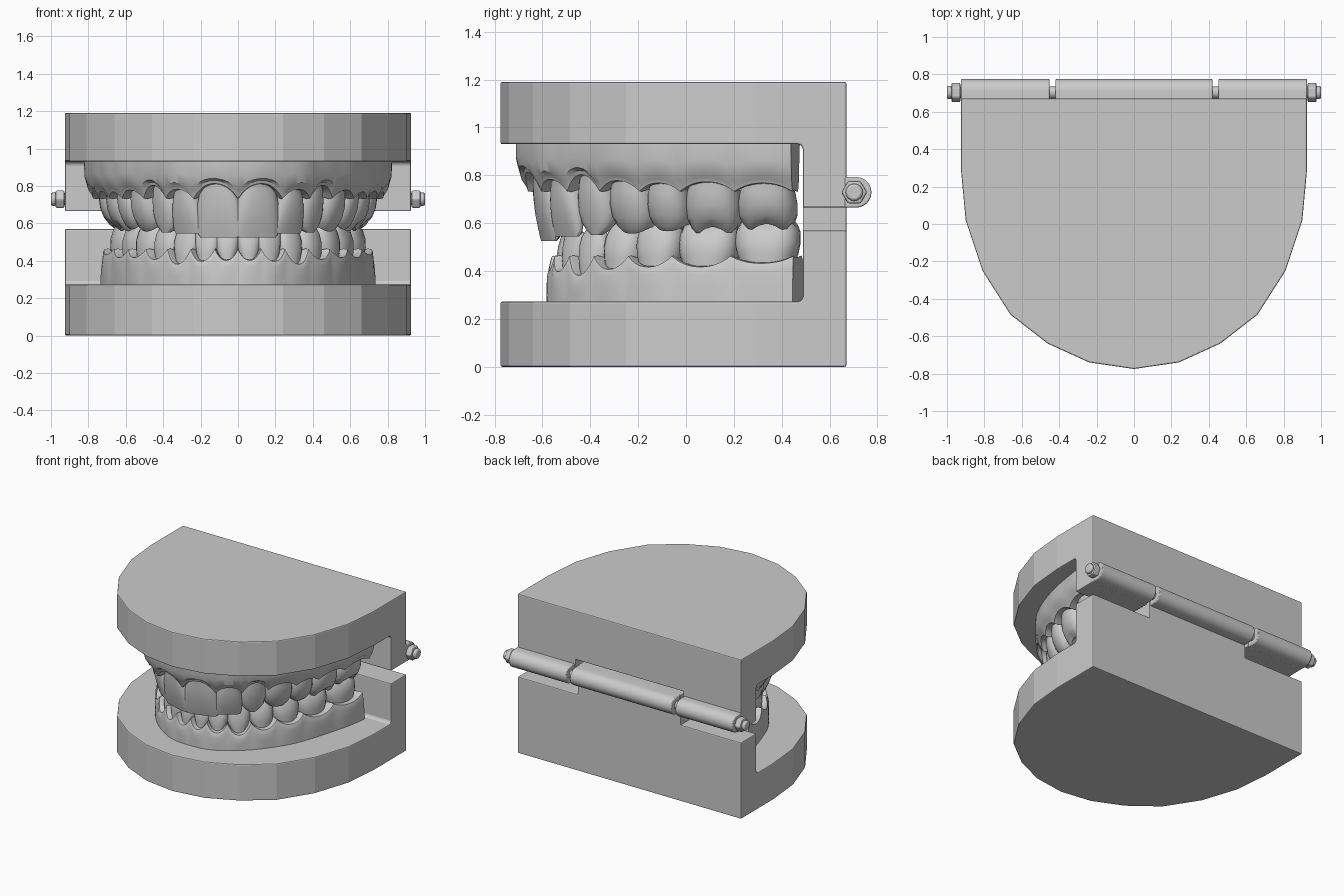
import bpy, bmesh, math
from mathutils import Vector

if "Cube" in bpy.data.objects:
    bpy.data.objects.remove(bpy.data.objects["Cube"])

def make(name, bm, smooth=None):
    bmesh.ops.recalc_face_normals(bm, faces=bm.faces)
    me = bpy.data.meshes.new(name)
    bm.to_mesh(me)
    bm.free()
    ob = bpy.data.objects.new(name, me)
    bpy.context.collection.objects.link(ob)
    if smooth:
        me.shade_smooth()
        me.set_sharp_from_angle(angle=math.radians(smooth))
    return ob

def loft(bm, rings, closed_ends=True):
    vs = [[bm.verts.new(p) for p in r] for r in rings]
    n = len(vs[0])
    for a, b in zip(vs, vs[1:]):
        for i in range(n):
            bm.faces.new((a[i], a[(i + 1) % n], b[(i + 1) % n], b[i]))
    if closed_ends:
        bm.faces.new(vs[0])
        bm.faces.new(vs[-1])
    return vs

def prism(name, pts, lo, hi, axis='z', smooth=None):
    bm = bmesh.new()
    put = (lambda a, b, h: (a, b, h)) if axis == 'z' else (lambda a, b, h: (h, a, b))
    loft(bm, [[put(a, b, h) for a, b in pts] for h in (lo, hi)])
    return make(name, bm, smooth)

def box(name, x, y0, y1, z0, z1):
    return prism(name, [(-x, y0), (x, y0), (x, y1), (-x, y1)], z0, z1)

def bevel(ob, width, seg=2):
    m = ob.modifiers.new('bevel', 'BEVEL')
    m.width, m.segments = width, seg
    m.limit_method = 'ANGLE'
    m.angle_limit = math.radians(40)

def cut(ob, cutter):
    m = ob.modifiers.new('cut', 'BOOLEAN')
    m.operation, m.solver, m.object = 'DIFFERENCE', 'EXACT', cutter
    cutter.hide_render = True
    cutter.hide_set(True)

# D-shaped base plates with back walls
half = [(.24, -.74), (.46, -.64), (.66, -.485), (.81, -.25), (.90, .02), (.925, .29), (.925, .67)]
outline = [(0, -.775)] + half + [(-x, y) for x, y in reversed(half)]
for name, z0, z1, c0, c1 in (('lower_base', 0, .57, .272, .9), ('upper_base', .665, 1.19, .3, .93)):
    base = prism(name, outline, z0, z1)
    mouth = box(name + '_mouth_cutter', 1.2, -1, .488, c0, c1)
    bevel(mouth, .02)
    cut(base, mouth)
    if name == 'upper_base':
        cut(base, box('hinge_notch_cutter', .445, .4, .9, .5, .825))
    bevel(base, .007)
lug = box('lower_hinge_lug', .425, .488, .67, .55, .793)
bevel(lug, .005)

# Hinge: three knuckles, pin and end nuts
HY, HZ, HR = .711, .729, .064
arc = [(HY + HR * math.cos(a), HZ + HR * math.sin(a))
       for a in [math.radians(-90 + 15 * i) for i in range(13)]]
knuckle = arc + [(.66, HZ + HR), (.66, HZ - HR)]
for name, a, b in (('left_knuckle', -.925, -.452), ('middle_knuckle', -.42, .42), ('right_knuckle', .452, .925)):
    bevel(prism(name, knuckle, a, b, 'x', 30), .006)

def disc(r, n):
    return [(HY - .008 + r * math.cos(math.tau * i / n), HZ + r * math.sin(math.tau * i / n)) for i in range(n)]

prism('hinge_pin', disc(.032, 16), -.95, .95, 'x', 40)
for side, s in (('left', -1), ('right', 1)):
    bevel(prism(side + '_nut', disc(.054, 6), s * .928, s * .976, 'x'), .008)
    bevel(prism(side + '_pin_end', disc(.036, 16), s * .97, s * 1.0, 'x', 30), .01)

# Dental arch as an arc-length parametrised smooth curve
class Arch:
    def __init__(self, pts):
        full = [Vector((-x, y)) for x, y in reversed(pts[1:])] + [Vector(p) for p in pts]
        full = [2 * full[0] - full[1]] + full + [2 * full[-1] - full[-2]]
        self.p = []
        for a, b, c, d in zip(full, full[1:], full[2:], full[3:]):
            for k in range(12):
                t = k / 12
                self.p.append(.5 * (2 * b + (c - a) * t + (2 * a - 5 * b + 4 * c - d) * t * t
                                    + (3 * b - a - 3 * c + d) * t ** 3))
        self.p.append(full[-2])
        self.s = [0]
        for a, b in zip(self.p, self.p[1:]):
            self.s.append(self.s[-1] + (b - a).length)
        self.half = self.s[-1] / 2

    def pos(self, s):
        s = min(max(s + self.half, 0), self.s[-1])
        i = next(k for k in range(1, len(self.s)) if self.s[k] >= s - 1e-9)
        f = (s - self.s[i - 1]) / (self.s[i] - self.s[i - 1])
        return self.p[i - 1].lerp(self.p[i], f)

    def frame(self, s):
        e = .02
        t = (self.pos(s + e) - self.pos(s - e)).normalized()
        return self.pos(s), t, Vector((t.y, -t.x))

# Tooth rings: (height fraction, width, depth)
INCISOR = [(-.2, .6, .9), (0, .7, 1), (.15, .84, 1), (.35, .95, .9), (.6, 1, .7), (.82, 1, .48), (.95, .95, .32), (1, .84, .18)]
CANINE = [(-.2, .6, .9), (0, .7, 1), (.15, .86, 1.02), (.35, .98, 1), (.6, 1, .85), (.8, .86, .62), (.93, .56, .4), (1, .25, .2)]
MOLAR = [(-.25, .72, .9), (0, .82, .97), (.2, .93, 1), (.45, 1, 1), (.7, .98, .95), (.86, .9, .82), (.95, .76, .64), (.84, .4, .3), (.78, .12, .1)]
KINDS = [INCISOR, INCISOR, CANINE, MOLAR, MOLAR, MOLAR, MOLAR]
DEPTHS = [.13, .13, .16, .19, .19, .22, .22]
SIDES = 20

def tooth(name, arch, s, width, kind, depth, neck, tip, lean, cusps):
    o, t, n = arch.frame(s)
    rings = []
    for f, w, d in kind:
        outer = .012 * math.sin(math.pi * min(max(f, 0), 1)) + lean * f - .008
        if kind is MOLAR:
            outer -= (1 - d) * depth * .45
        ring = []
        for k in range(SIDES):
            a = math.tau * k / SIDES
            c, si = math.cos(a), math.sin(a)
            ca, sa = (math.copysign(abs(v) ** .8, v) for v in (c, si))
            off = outer - d * depth / 2 + sa * d * depth / 2
            p = o + t * (ca * w * width * .51) + n * off
            h = f
            if kind is MOLAR and .8 < f:
                h += .07 * -math.cos(cusps * a)
            ring.append((p.x, p.y, neck + (tip - neck) * h))
        rings.append(ring)
    bm = bmesh.new()
    loft(bm, rings)
    make(name, bm, 35)

def jaw(label, pts, widths, necks, tips, papilla, base, flare, lean):
    arch = Arch(pts)
    k = arch.half / sum(widths)
    widths = [w * k for w in widths]
    # teeth, and gum stations (position, across-tooth -1..1, neck height, depth)
    stations, start = [], 0
    for i, w in enumerate(widths):
        for side, sg in (('right', 1), ('left', -1)):
            tooth(f'{label}_{side}_tooth_{i + 1}', arch, sg * (start + w / 2), w, KINDS[i], DEPTHS[i],
                  necks[i], tips[i], lean, 4 if i > 4 else 2)
        stations += [(start + w * j / 10, j / 5 - 1, necks[i], DEPTHS[i]) for j in range(10)]
        start += w
    stations.append((start, 1, necks[-1], DEPTHS[-1]))
    stations = [(-s, -u, nk, d) for s, u, nk, d in reversed(stations[1:])] + stations
    up = 1 if base > .6 else -1
    rings = []
    for s, u, neck, _ in stations:
        o, t, n = arch.frame(s)
        d = .15 + .09 * min(abs(s) / arch.half * 1.3, 1)
        m = neck + (papilla - neck) * abs(u) ** 2.2
        puff = .014 * (1 - u * u)
        h = base - m
        sec = [(flare, base + .01 * up), (flare - .004 + puff * .4, m + h * .6), (flare * .6 + puff, m + h * .25),
               (.016 + puff, m + .02 * up), (.010 + puff, m + .003 * up), (-.012 + puff * .5, m),
               (-.06, m + .01 * up), (-d + .03, m), (-d - .01, m + .02 * up), (-d - .03, m + h * .5), (-d - .06, base + .01 * up)]
        rings.append([(*(o + n * a), z) for a, z in sec])
    bm = bmesh.new()
    loft(bm, rings)
    make(label + '_gum', bm, 35)

# Upper jaw
jaw('upper', [(0, -.65), (.12, -.64), (.30, -.56), (.44, -.42), (.57, -.26), (.65, -.10), (.71, .09), (.75, .31), (.765, .445)],
    [.23, .17, .17, .19, .17, .22, .23], [.81, .78, .80, .775, .765, .77, .765],
    [.525, .545, .55, .56, .57, .56, .575], .73, .93, .06, -.05)
# Lower jaw
jaw('lower', [(0, -.55), (.15, -.53), (.30, -.44), (.42, -.32), (.54, -.14), (.62, .08), (.68, .30), (.705, .45)],
    [.115, .13, .15, .17, .19, .24, .25], [.405, .40, .385, .41, .42, .42, .435],
    [.57, .57, .58, .60, .61, .61, .62], .465, .272, .032, -.03)
